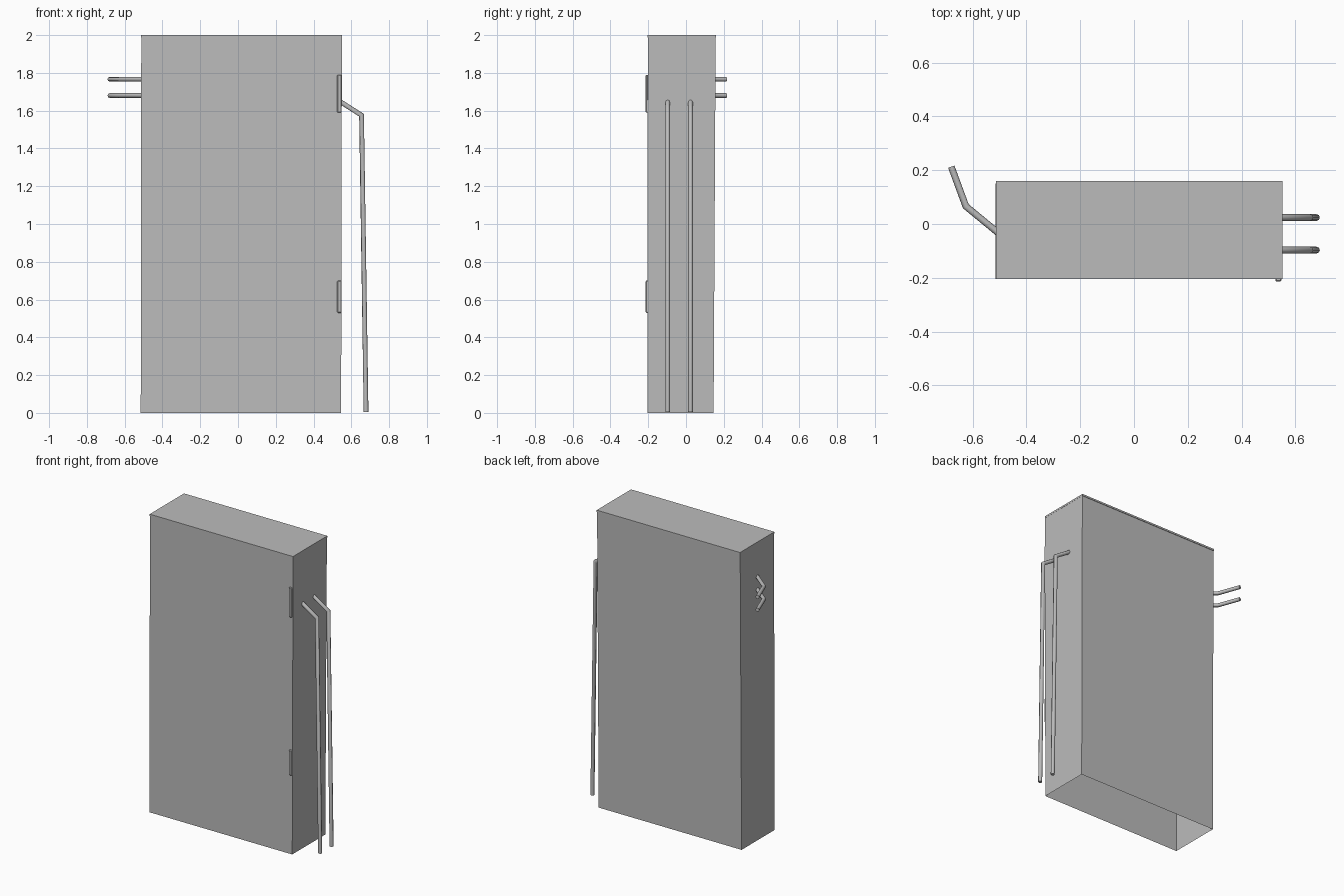
import bpy, bmesh
from mathutils import Vector

old = bpy.data.objects.get("Cube")
if old:
    bpy.data.objects.remove(old, do_unlink=True)

# Single grey paint
grey = bpy.data.materials.new("cabinet_grey")
grey.use_nodes = True
colour = (0.5, 0.5, 0.5, 1)
grey.diffuse_color = colour
grey.node_tree.nodes["Principled BSDF"].inputs["Base Color"].default_value = colour


def finish(name, bm):
    bmesh.ops.recalc_face_normals(bm, faces=bm.faces[:])
    mesh = bpy.data.meshes.new(name)
    bm.to_mesh(mesh)
    bm.free()
    mesh.materials.append(grey)
    obj = bpy.data.objects.new(name, mesh)
    bpy.context.collection.objects.link(obj)
    return obj


def loft(name, rings, cap_start=True):
    """Skin a list of equal-sized vertex rings; the last one is always capped."""
    bm = bmesh.new()
    loops = [[bm.verts.new(p) for p in ring] for ring in rings]
    for a, b in zip(loops, loops[1:]):
        for i in range(len(a)):
            j = (i + 1) % len(a)
            bm.faces.new((a[i], a[j], b[j], b[i]))
    bm.faces.new(loops[-1])
    if cap_start:
        bm.faces.new(loops[0])
    return finish(name, bm)


def rect(x0, x1, y0, y1, z):
    return [(x0, y0, z), (x1, y0, z), (x1, y1, z), (x0, y1, z)]


def tube(name, points, radius=0.0125, sides=8):
    """Mitred round pipe following a planar path."""
    pts = [Vector(p) for p in points]
    dirs = [(b - a).normalized() for a, b in zip(pts, pts[1:])]
    normal = dirs[0].cross(dirs[1]).normalized()
    rings = []
    for i, p in enumerate(pts):
        d0, d1 = dirs[max(i - 1, 0)], dirs[min(i, len(dirs) - 1)]
        bend = (d0 + d1).normalized()
        side = normal.cross(bend) / bend.dot(d0)
        circle = bmesh.new()
        bmesh.ops.create_circle(circle, segments=sides, radius=radius)
        rings.append([p + side * v.co.x + normal * v.co.y for v in circle.verts])
        circle.free()
    obj = loft(name, rings)
    for poly in obj.data.polygons:
        poly.use_smooth = len(poly.vertices) == 4
    return obj


# Cabinet body: slightly tapered shell, open underneath
loft("cabinet_body", [rect(-0.515, 0.546, -0.205, 0.146, 0),
                      rect(-0.512, 0.55, -0.202, 0.157, 1.988)], cap_start=False)

# Thin lid
loft("cabinet_lid", [rect(-0.513, 0.551, -0.204, 0.16, 1.988),
                     rect(-0.513, 0.551, -0.204, 0.16, 2.0)])

# Door hinges on the front edge
for name, z0, z1 in (("upper_hinge", 1.59, 1.79), ("lower_hinge", 0.53, 0.70)):
    hinge = loft(name, [rect(0.525, 0.548, -0.214, -0.2, z0),
                        rect(0.525, 0.548, -0.214, -0.2, z1)])
    bevel = hinge.modifiers.new("soft_edges", "BEVEL")
    bevel.width = 0.004
    bevel.segments = 1

# Long drain pipes on the left side
for name, y in (("front_drain_pipe", -0.097), ("rear_drain_pipe", 0.024)):
    tube(name, [(0.53, y, 1.655), (0.654, y, 1.576), (0.678, y, 0.004)])

# Short bent supply pipes on the right side
for name, z in (("upper_supply_pipe", 1.766), ("lower_supply_pipe", 1.68)):
    tube(name, [(-0.49, -0.045, z), (-0.625, 0.066, z), (-0.679, 0.213, z)])
